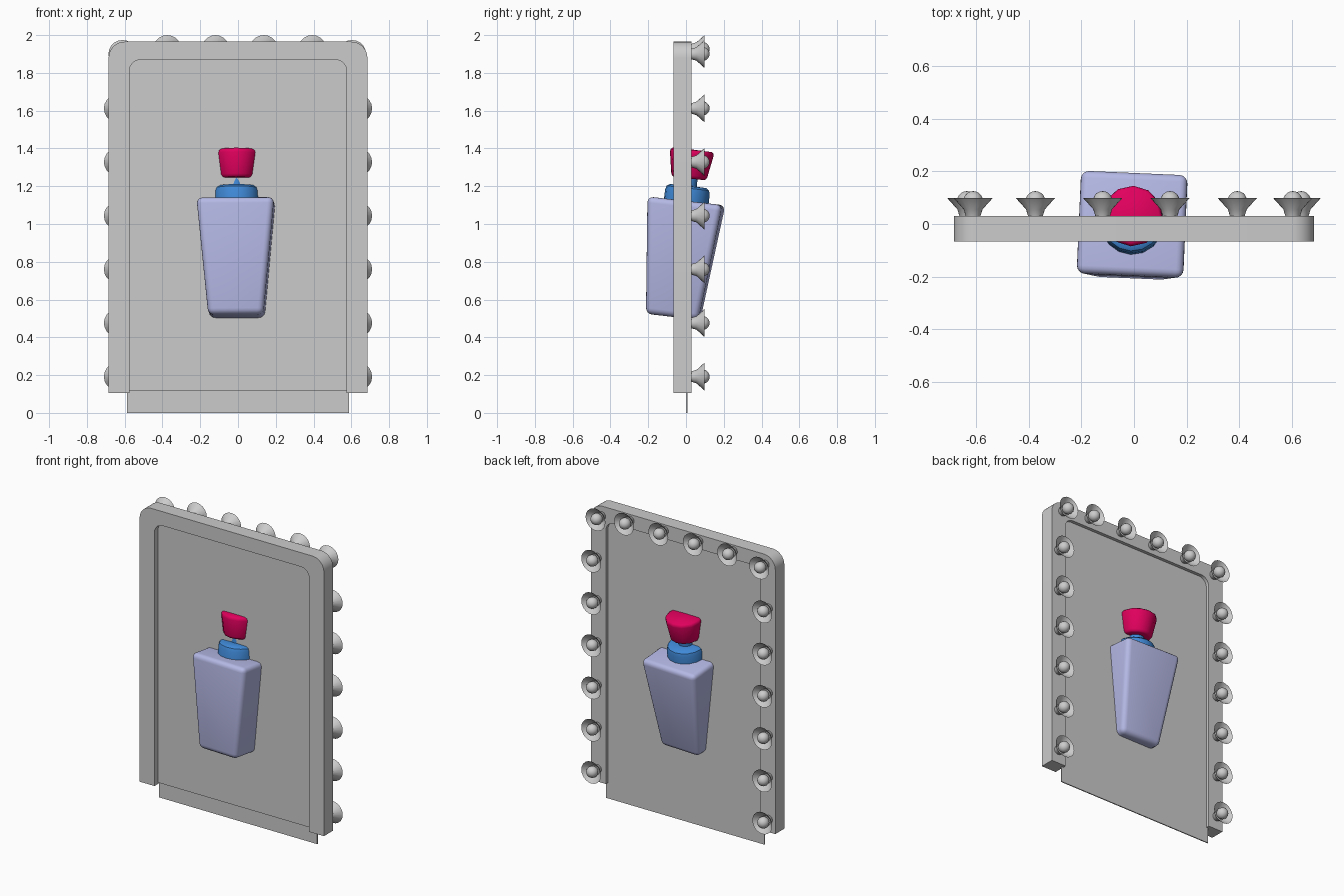
import bpy, bmesh
from math import sin, cos, pi, radians
from mathutils import Matrix, Vector

if "Cube" in bpy.data.objects:
    bpy.data.objects.remove(bpy.data.objects["Cube"])


def finish(name, bm, mat=None, angle=35):
    bmesh.ops.recalc_face_normals(bm, faces=bm.faces)
    me = bpy.data.meshes.new(name)
    bm.to_mesh(me)
    bm.free()
    ob = bpy.data.objects.new(name, me)
    bpy.context.collection.objects.link(ob)
    if mat:
        me.materials.append(mat)
    bpy.ops.object.select_all(action='DESELECT')
    ob.select_set(True)
    bpy.context.view_layer.objects.active = ob
    bpy.ops.object.shade_smooth_by_angle(angle=radians(angle))
    return ob


def material(name, color):
    m = bpy.data.materials.new(name)
    m.diffuse_color = (*color, 1)
    m.use_nodes = True
    m.node_tree.nodes["Principled BSDF"].inputs["Base Color"].default_value = m.diffuse_color
    return m


def lathe(bm, profile, sides, matrix):
    """Revolve (radius, height) points around local z."""
    rings = []
    for r, h in profile:
        if r == 0:
            rings.append([bm.verts.new(matrix @ Vector((0, 0, h)))] * sides)
        else:
            rings.append([bm.verts.new(matrix @ Vector((r * cos(2 * pi * i / sides),
                          r * sin(2 * pi * i / sides), h))) for i in range(sides)])
    for a, b in zip(rings, rings[1:]):
        for i in range(sides):
            j = (i + 1) % sides
            bm.faces.new(list(dict.fromkeys((a[i], a[j], b[j], b[i]))))


def arch(half, bottom, top, radius, steps=8):
    """Open outline from lower left, over two rounded corners, to lower right."""
    pts = [(-half, bottom)]
    for cx, start in ((-half + radius, pi), (half - radius, pi / 2)):
        for i in range(steps + 1):
            a = start - pi / 2 * i / steps
            pts.append((cx + radius * cos(a), top - radius + radius * sin(a)))
    return pts + [(half, bottom)]


# Rounded upside-down U frame
bm = bmesh.new()
outer, inner = arch(0.685, 0.105, 1.965, 0.085), arch(0.575, 0.105, 1.87, 0.06)
loops = [[bm.verts.new((x, y, z)) for x, z in pts]
         for pts, y in ((outer, -0.066), (outer, 0.03), (inner, 0.03), (inner, -0.066))]
for k in range(4):
    a, b = loops[k], loops[(k + 1) % 4]
    for i in range(len(a) - 1):
        bm.faces.new((a[i], a[i + 1], b[i + 1], b[i]))
for end in (0, -1):
    bm.faces.new([lp[end] for lp in loops])
finish("frame", bm)


# Thin front and back panels
def box(name, half, y0, y1, z0, z1):
    bm = bmesh.new()
    bmesh.ops.create_cube(bm, size=1, matrix=Matrix.Translation((0, (y0 + y1) / 2, (z0 + z1) / 2))
                          @ Matrix.Diagonal((2 * half, y1 - y0, z1 - z0, 1)))
    finish(name, bm)


box("front_panel", 0.576, -0.03, -0.026, 0.115, 1.872)
box("back_panel", 0.588, 0.001, 0.008, 0.0, 1.89)

# Lamps on the back: columns, top row and two corners
spots = [(s * 0.636, 0.192 + 0.284 * i) for s in (-1, 1) for i in range(6)]
spots += [(-0.375 + 0.256 * i, 1.926) for i in range(4)]
spots += [(-0.612, 1.9), (0.604, 1.9)]
shades, bulbs = bmesh.new(), bmesh.new()
for x, z in spots:
    m = Matrix.Translation((x, 0, z)) @ Matrix.Rotation(-pi / 2, 4, 'X')
    lathe(shades, [(0, 0.03), (0.028, 0.03), (0.036, 0.056), (0.074, 0.098),
                   (0.033, 0.058), (0, 0.058)], 20, m)
    bmesh.ops.create_uvsphere(bulbs, u_segments=16, v_segments=10, radius=0.037,
                              matrix=m @ Matrix.Translation((0, 0, 0.088)))
finish("lamp_shades", shades)
finish("lamp_bulbs", bulbs, angle=60)

# Bottle leaning through the panel
lavender = material("lavender", (0.46, 0.48, 0.78))
blue = material("blue", (0.05, 0.25, 0.68))
red = material("red", (0.75, 0.0, 0.11))
lean = (Matrix.Translation((-0.007, -0.068, 0.508)) @ Matrix.Rotation(radians(-6.5), 4, 'X')
        @ Matrix.Rotation(radians(-2.5), 4, 'Z'))

# Tapered body
bm = bmesh.new()
bmesh.ops.create_cube(bm, size=1, matrix=Matrix.Translation((0, 0, 0.309))
                      @ Matrix.Diagonal((1, 1, 0.618, 1)))
for v in bm.verts:
    half = 0.206 if v.co.z > 0.3 else 0.146
    v.co.x, v.co.y = 2 * half * v.co.x, 2 * (half - 0.006) * v.co.y
bmesh.ops.bevel(bm, geom=bm.edges[:], offset=0.032, segments=4, profile=0.5, affect='EDGES')
bm.transform(lean)
finish("bottle_body", bm, lavender, 50)

# Collar with neck
bm = bmesh.new()
lathe(bm, [(0, 0.6), (0.119, 0.6), (0.119, 0.666), (0.113, 0.686), (0.098, 0.697),
           (0.046, 0.699), (0.046, 0.75), (0, 0.75)], 16, lean)
finish("bottle_collar", bm, blue)

# Flared cap
bm = bmesh.new()
lathe(bm, [(0, 0.738), (0.08, 0.738), (0.09, 0.743), (0.096, 0.755), (0.116, 0.868),
           (0.114, 0.882), (0.104, 0.89), (0, 0.892)], 12, lean)
finish("bottle_cap", bm, red, 45)
